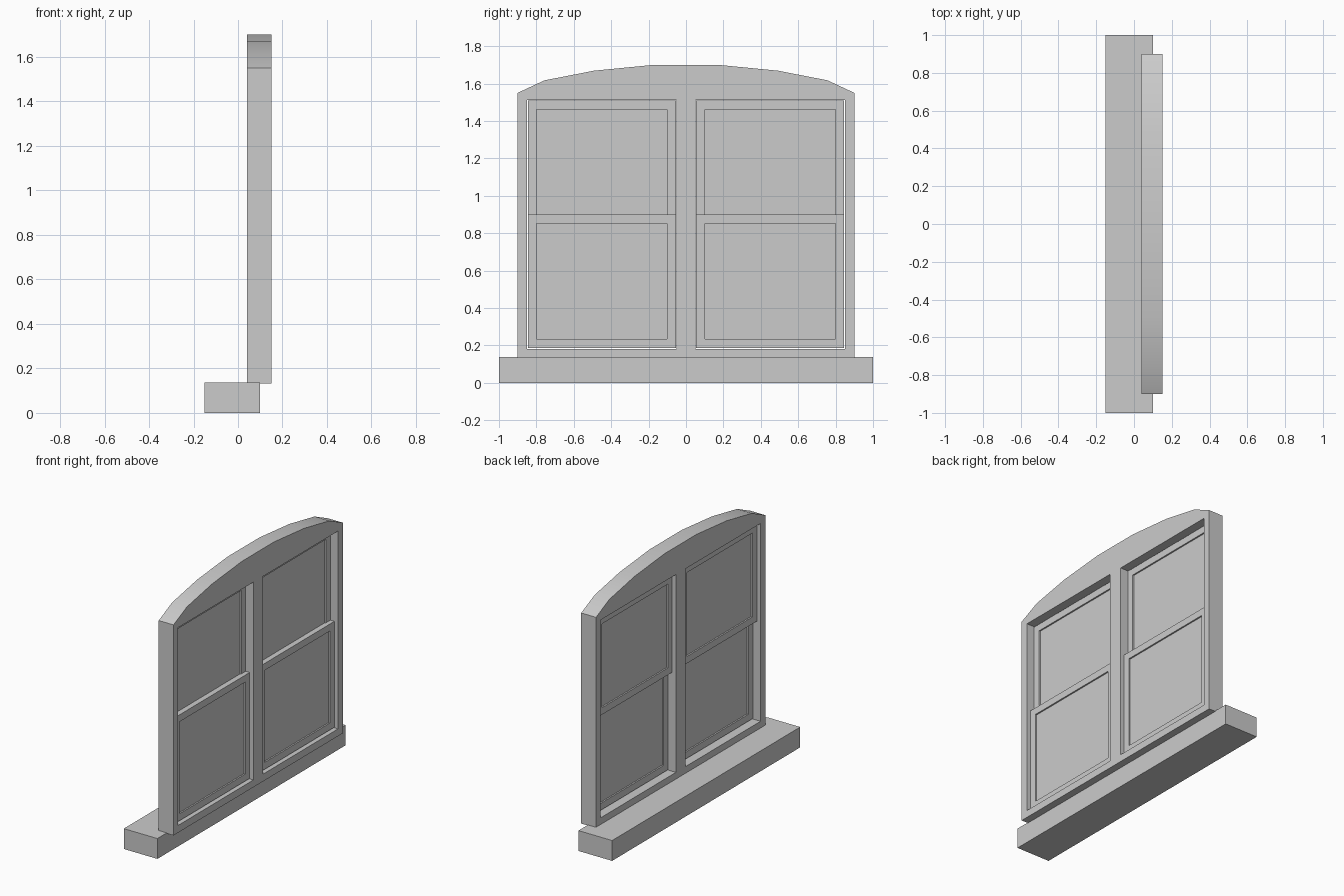
import bpy, bmesh, math

cube = bpy.data.objects.get("Cube")
if cube:
    bpy.data.objects.remove(cube, do_unlink=True)

# One plain grey for the whole window
grey = bpy.data.materials.new("plain grey")
grey.use_nodes = True
colour = (0.6, 0.6, 0.6, 1)
grey.diffuse_color = colour
grey.node_tree.nodes["Principled BSDF"].inputs["Base Color"].default_value = colour


def rect(y0, y1, z0, z1):
    return [(y0, z0), (y1, z0), (y1, z1), (y0, z1)]


def slab(name, x0, x1, *loops):
    """Extrude a y-z outline (first loop) with holes (other loops) along x."""
    bm = bmesh.new()
    edges = []
    for loop in loops:
        verts = [bm.verts.new((x0, y, z)) for y, z in loop]
        for a, b in zip(verts, verts[1:] + verts[:1]):
            edges.append(bm.edges.new((a, b)))
    bmesh.ops.triangle_fill(bm, edges=edges, use_beauty=True)
    out = bmesh.ops.extrude_face_region(bm, geom=bm.faces[:], use_keep_orig=True)
    moved = [v for v in out["geom"] if isinstance(v, bmesh.types.BMVert)]
    bmesh.ops.translate(bm, verts=moved, vec=(x1 - x0, 0, 0))
    bmesh.ops.recalc_face_normals(bm, faces=bm.faces[:])
    mesh = bpy.data.meshes.new(name)
    bm.to_mesh(mesh)
    bm.free()
    mesh.materials.append(grey)
    obj = bpy.data.objects.new(name, mesh)
    bpy.context.collection.objects.link(obj)
    return obj


def sash(name, x, y0, y1, z0, z1):
    """Sliding sash: a rail frame with a thin pane in the middle."""
    rail = 0.047
    hole = rect(y0 + rail, y1 - rail, z0 + rail, z1 - rail)
    slab(name + "_sash", x - 0.015, x + 0.015, rect(y0, y1, z0, z1), hole)
    slab(name + "_pane", x - 0.005, x + 0.005, hole)


# Sill
slab("sill", -0.15, 0.10, rect(-1, 1, 0, 0.137))

# Arched frame with two openings
arch = [(0.9, 1.55), (0.757, 1.617), (0.49, 1.669), (0.17, 1.7)]
outline = [(-0.9, 0.133), (0.9, 0.133)] + arch + [(-y, z) for y, z in reversed(arch)]
frame = slab("arched_frame", 0.04, 0.15, outline,
             rect(-0.85, -0.05, 0.182, 1.513), rect(0.05, 0.85, 0.182, 1.513))
bpy.ops.object.select_all(action="DESELECT")
frame.select_set(True)
bpy.context.view_layer.objects.active = frame
bpy.ops.object.shade_smooth_by_angle(angle=math.radians(30))

# Lower sashes slide in front of the upper ones
for side, centre in (("right", -0.45), ("left", 0.45)):
    y0, y1 = centre - 0.396, centre + 0.396
    sash(side + "_lower", 0.11, y0, y1, 0.187, 0.9)
    sash(side + "_upper", 0.08, y0, y1, 0.85, 1.508)
